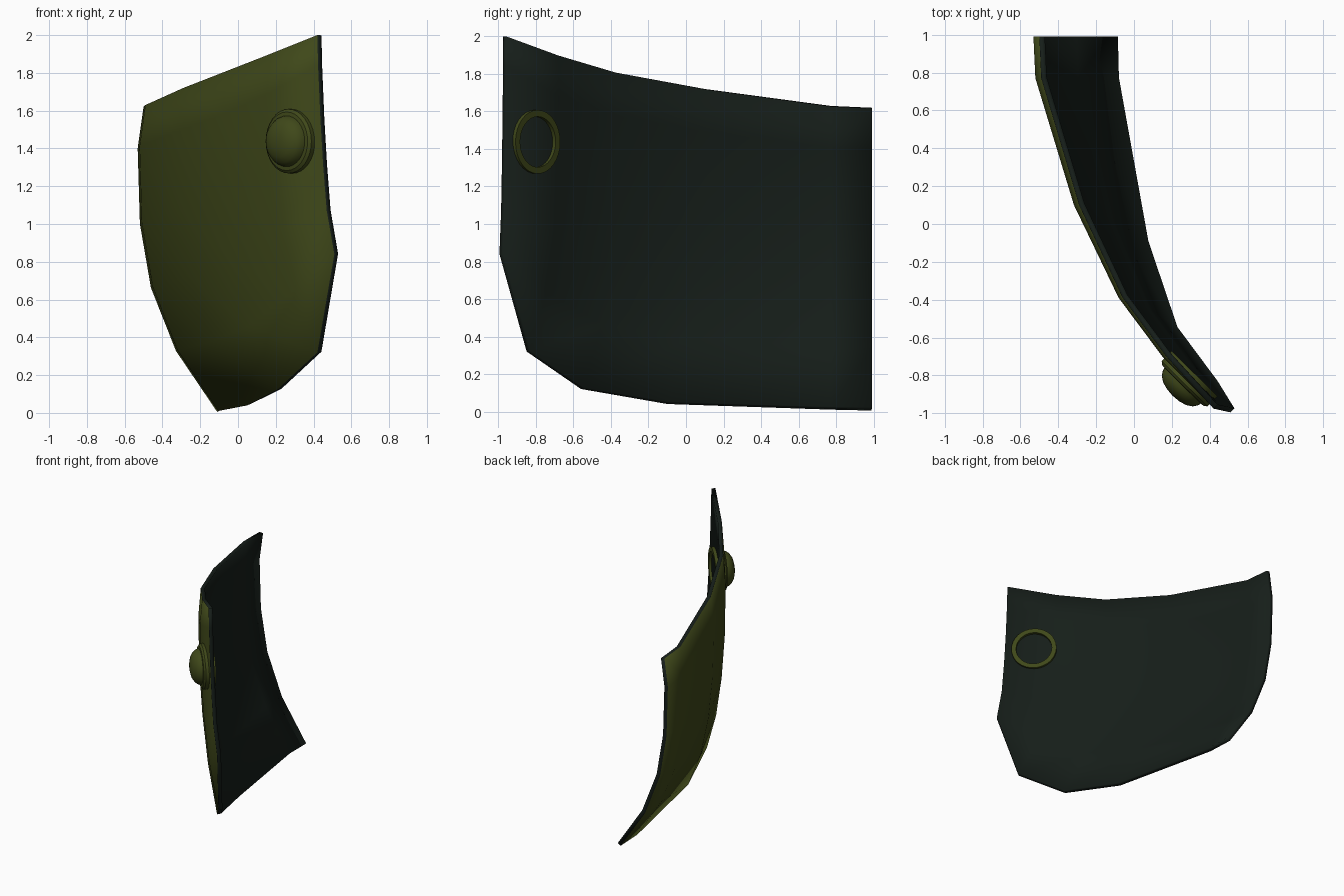
import bpy, bmesh, math
from mathutils import Vector

if "Cube" in bpy.data.objects:
    bpy.data.objects.remove(bpy.data.objects["Cube"])


def material(name, rgb):
    m = bpy.data.materials.new(name)
    m.diffuse_color = (*rgb, 1)
    m.use_nodes = True
    m.node_tree.nodes["Principled BSDF"].inputs["Base Color"].default_value = m.diffuse_color
    return m


olive = material("olive", (0.05, 0.065, 0.01))
dark = material("dark_lining", (0.008, 0.013, 0.010))


def new_object(name, bm, mats, angle):
    me = bpy.data.meshes.new(name)
    bm.to_mesh(me)
    bm.free()
    ob = bpy.data.objects.new(name, me)
    bpy.context.collection.objects.link(ob)
    for m in mats:
        me.materials.append(m)
    bpy.ops.object.select_all(action='DESELECT')
    ob.select_set(True)
    bpy.context.view_layer.objects.active = ob
    bpy.ops.object.shade_smooth_by_angle(angle=math.radians(angle))
    return ob


# Curved plate: each column runs from a top point to a bottom point
tops = [(-.50, .99, 1.62), (-.49, .77, 1.63), (-.29, .10, 1.72),
        (-.06, -.39, 1.81), (.17, -.70, 1.90), (.42, -.975, 2.0)]
bottoms = [(-.11, .99, .005), (-.105, .77, .01), (.05, -.10, .04),
           (.205, -.56, .12), (.42, -.85, .32), (.51, -.995, .84)]
drop = [0, .136, .383, .593, .80, 1]        # height fraction down a column
bulge = [0, -.08, -.05, .10, .44, 1]        # sideways curve down a column
edge_bulge = [0, .04, .18, .34, .55, 1]     # straighter front edge

bm = bmesh.new()
grid = []
for j, (t, b) in enumerate(zip(tops, bottoms)):
    curve = edge_bulge if j == 5 else bulge
    grid.append([bm.verts.new((t[0] + (b[0] - t[0]) * c,
                               t[1] + (b[1] - t[1]) * max(c, 0),
                               t[2] + (b[2] - t[2]) * d))
                 for d, c in zip(drop, curve)])
for a, b in zip(grid, grid[1:]):
    for i in range(5):
        bm.faces.new((a[i], a[i + 1], b[i + 1], b[i]))
bm.normal_update()
if sum(f.normal.x for f in bm.faces) > 0:
    bmesh.ops.reverse_faces(bm, faces=bm.faces[:])
plate = new_object("curved_plate", bm, [olive, dark], 40)

# Thickness, with dark lining and rim
sol = plate.modifiers.new("thickness", 'SOLIDIFY')
sol.thickness = 0.03
sol.offset = -1
sol.material_offset = 1
sol.material_offset_rim = 1

# Domed stud: profile spun round its axis, open ring at the back
profile = [(.135, .03), (.135, 0), (.17, 0), (.17, .075), (.155, .088), (.135, .09),
           (.13, .108), (.115, .13), (.085, .15), (.045, .161), (0, .165)]
bm = bmesh.new()
vs = [bm.verts.new((r, 0, h)) for r, h in profile]
es = [bm.edges.new(p) for p in zip(vs, vs[1:])]
bmesh.ops.spin(bm, geom=vs + es, cent=(0, 0, 0), axis=(0, 0, 1),
               angle=math.tau, steps=32, use_duplicate=False)
bmesh.ops.remove_doubles(bm, verts=bm.verts[:], dist=1e-4)
bmesh.ops.recalc_face_normals(bm, faces=bm.faces[:])
stud = new_object("domed_stud", bm, [olive], 35)
stud.location = (.32, -.79, 1.438)
stud.rotation_euler = Vector((-.70, -.71, 0)).to_track_quat('Z', 'Y').to_euler()
